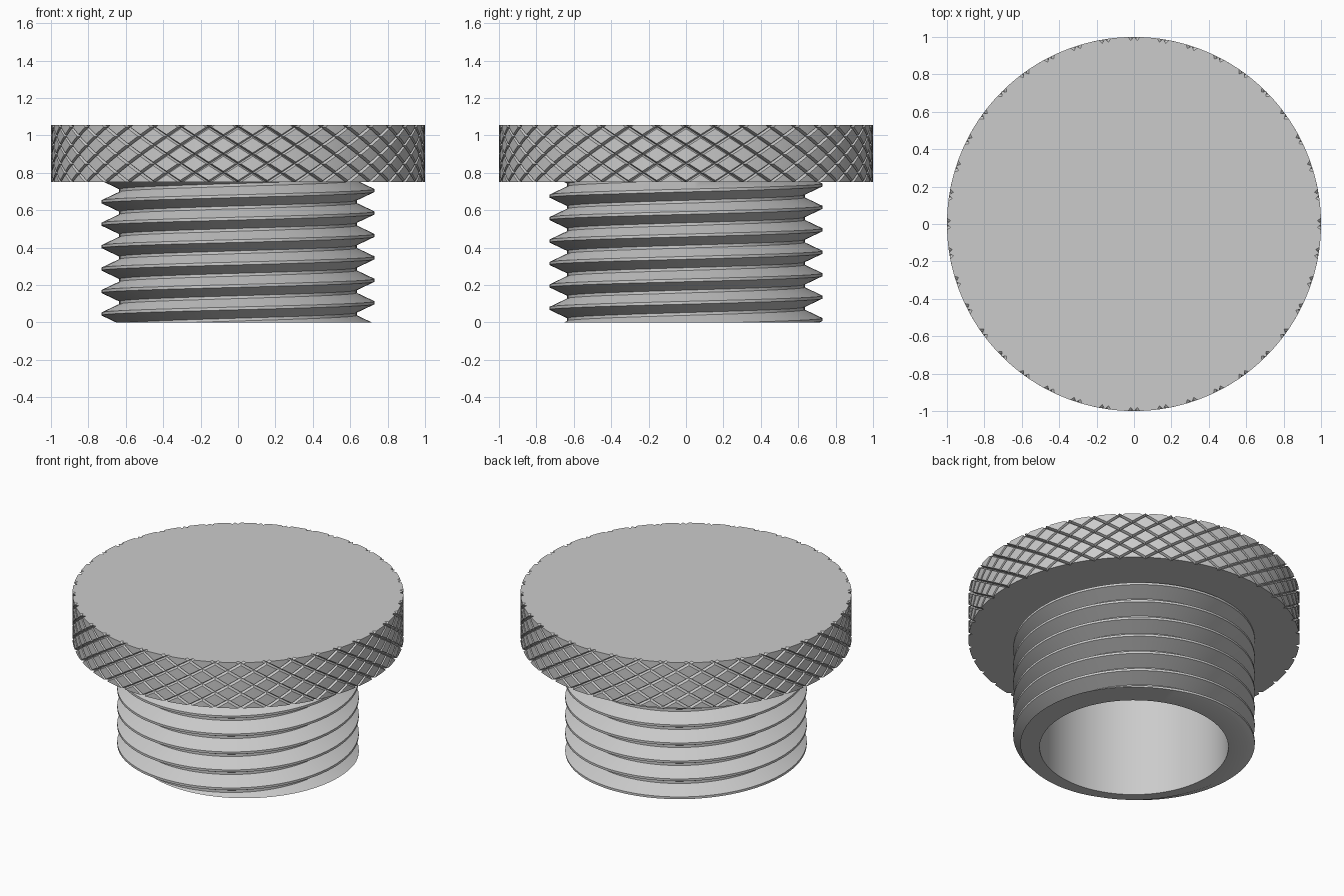
import bpy, bmesh
from math import sin, cos, pi, radians, atan2
from mathutils import Matrix, Vector

default = bpy.data.objects.get("Cube")
if default:
    bpy.data.objects.remove(default, do_unlink=True)

metal = bpy.data.materials.new("light_grey_metal")
metal.use_nodes = True
GREY = (0.6, 0.6, 0.6, 1)
metal.diffuse_color = GREY
metal.node_tree.nodes["Principled BSDF"].inputs["Base Color"].default_value = GREY

HEAD_BOTTOM, HEAD_TOP = 0.75, 1.055


def finish(bm, name):
    bmesh.ops.recalc_face_normals(bm, faces=bm.faces[:])
    mesh = bpy.data.meshes.new(name)
    bm.to_mesh(mesh)
    bm.free()
    mesh.materials.append(metal)
    ob = bpy.data.objects.new(name, mesh)
    bpy.context.collection.objects.link(ob)
    bpy.ops.object.select_all(action="DESELECT")
    ob.select_set(True)
    bpy.context.view_layer.objects.active = ob
    bpy.ops.object.shade_smooth_by_angle(angle=radians(30))
    return ob


def cut(bm, point, normal, **options):
    bmesh.ops.bisect_plane(bm, geom=bm.verts[:] + bm.edges[:] + bm.faces[:],
                           dist=1e-5, plane_co=point, plane_no=normal, **options)


# Knurled head: one flat tile, in degrees, cut along every groove line
COUNT, TWIST = 40, 28.0
STEP = 360 / COUNT
HALF, DEPTH = 0.85, 0.02


def groove(u):
    """Depth of a V groove repeating every STEP degrees."""
    d = abs((u + STEP / 2) % STEP - STEP / 2)
    return DEPTH * max(0, 1 - d / HALF)


bm = bmesh.new()
corners = [(0, 0), (STEP, 0), (STEP, TWIST), (0, TWIST)]
bm.faces.new([bm.verts.new((x, t, 0)) for x, t in corners])
for side in (-1, 1):
    for k in range(-5, 6):
        for offset in (-HALF, 0, HALF):
            cut(bm, (k * STEP + offset, 0, 0), (1, side, 0))
for k in range(1, 4):
    cut(bm, (k * STEP / 4, 0, 0), (1, 0, 0))
for k in range(1, 7):
    cut(bm, (0, k * STEP / 2, 0), (0, 1, 0))

# Press the grooves in, bend the tile and repeat it around the head
for v in bm.verts:
    x, t = v.co.x, v.co.y
    r = 1 - max(groove(x - t), groove(x + t))
    a = radians(x)
    z = HEAD_BOTTOM + (HEAD_TOP - HEAD_BOTTOM) * t / TWIST
    v.co = Vector((r * cos(a), r * sin(a), z))
tile = bm.verts[:] + bm.edges[:] + bm.faces[:]
for k in range(1, COUNT):
    copy = bmesh.ops.duplicate(bm, geom=tile)["geom"]
    bmesh.ops.rotate(bm, cent=(0, 0, 0), matrix=Matrix.Rotation(radians(k * STEP), 3, "Z"),
                     verts=[g for g in copy if isinstance(g, bmesh.types.BMVert)])
bmesh.ops.remove_doubles(bm, verts=bm.verts[:], dist=2e-5)

# Flat top and underside
for level in (HEAD_BOTTOM, HEAD_TOP):
    rim = [v for v in bm.verts if abs(v.co.z - level) < 1e-5]
    bm.faces.new(sorted(rim, key=lambda v: atan2(v.co.y, v.co.x)))
finish(bm, "knurled_head")

# Threaded plug: helical sweep of one thread profile
PITCH, CREST, ROOT, BORE = 0.12, 0.73, 0.635, 0.57
START, SEGMENTS, TURNS = 0.105, 96, 10
PLUG_TOP = HEAD_BOTTOM + 0.01
profile = [(-0.0075, CREST), (0.0075, CREST), (0.0525, ROOT), (0.0675, ROOT)]

bm = bmesh.new()
columns = []
for i in range(SEGMENTS + 1):
    a = 2 * pi * i / SEGMENTS
    columns.append([bm.verts.new((r * cos(a), r * sin(a),
                                  START + dz + PITCH * (turn - 3 + i / SEGMENTS)))
                    for turn in range(TURNS) for dz, r in profile])
for left, right in zip(columns, columns[1:]):
    for j in range(len(left) - 1):
        bm.faces.new((left[j], right[j], right[j + 1], left[j + 1]))
bmesh.ops.remove_doubles(bm, verts=bm.verts[:], dist=1e-5)
cut(bm, (0, 0, 0), (0, 0, 1), clear_inner=True)
cut(bm, (0, 0, PLUG_TOP), (0, 0, 1), clear_outer=True)

# Smooth bore wall
rings = [[bm.verts.new((BORE * cos(2 * pi * i / SEGMENTS), BORE * sin(2 * pi * i / SEGMENTS), z))
          for i in range(SEGMENTS)] for z in (0, PLUG_TOP)]
for i in range(SEGMENTS):
    j = (i + 1) % SEGMENTS
    bm.faces.new((rings[0][i], rings[0][j], rings[1][j], rings[1][i]))

# Flat annular ends between thread and bore
for level in (0, PLUG_TOP):
    ends = [e for e in bm.edges if e.is_boundary
            and all(abs(v.co.z - level) < 1e-4 for v in e.verts)]
    bmesh.ops.triangle_fill(bm, edges=ends, use_beauty=True, normal=(0, 0, 1))
finish(bm, "threaded_plug")
